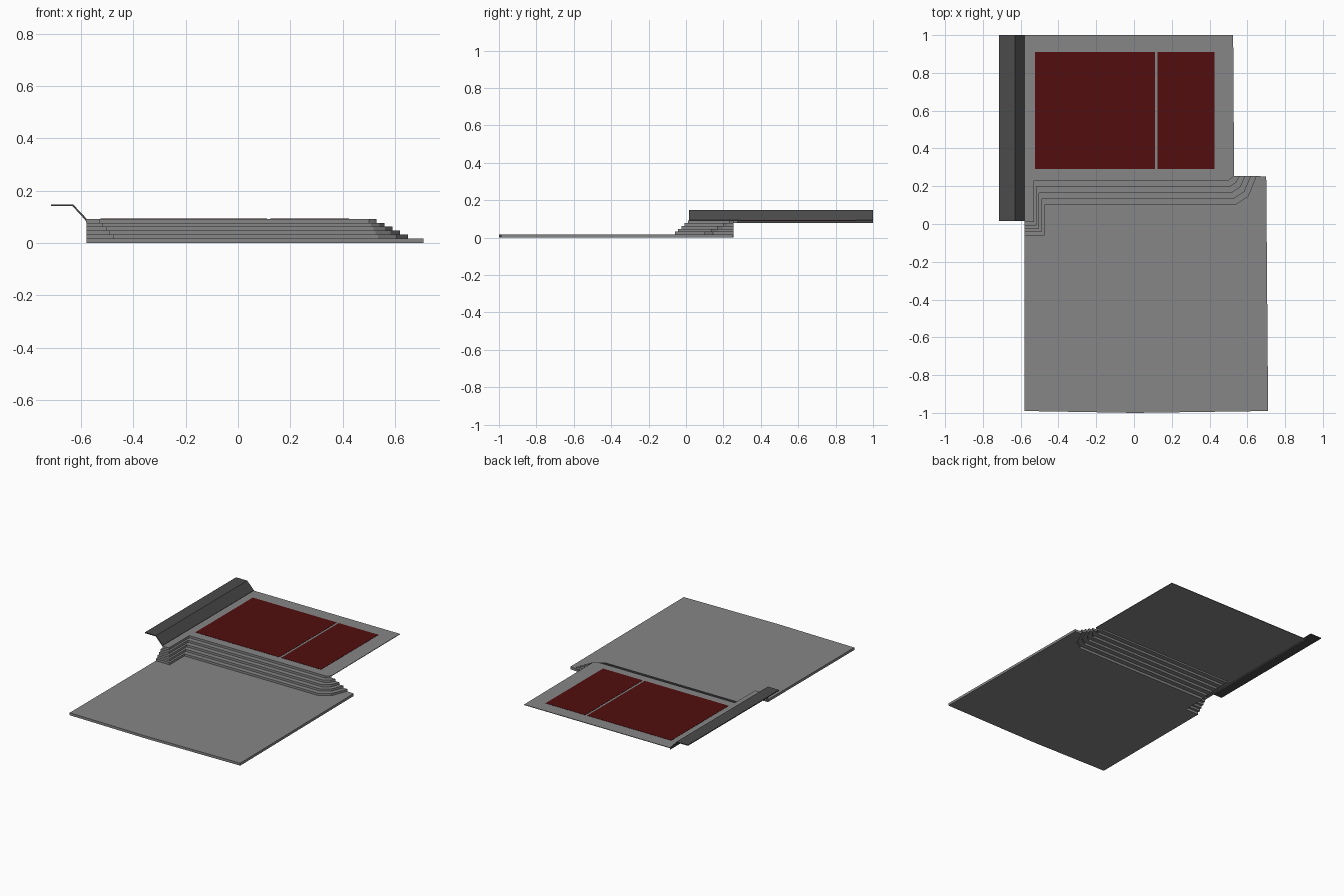
import bpy
import bmesh
from mathutils import Vector

if "Cube" in bpy.data.objects:
    bpy.data.objects.remove(bpy.data.objects["Cube"], do_unlink=True)


def make_material(name, rgb):
    mat = bpy.data.materials.new(name)
    mat.use_nodes = True
    color = (*rgb, 1)
    mat.diffuse_color = color
    mat.node_tree.nodes["Principled BSDF"].inputs["Base Color"].default_value = color
    return mat


concrete = make_material("concrete grey", (0.24, 0.24, 0.24))
dark = make_material("dark grey", (0.07, 0.07, 0.07))
red = make_material("dark red", (0.085, 0.004, 0.004))


def prism(name, points, push, mat):
    """Extrude a closed outline of 3D points along a vector."""
    bm = bmesh.new()
    face = bm.faces.new([bm.verts.new(p) for p in points])
    out = bmesh.ops.extrude_face_region(bm, geom=[face])
    moved = [v for v in out["geom"] if isinstance(v, bmesh.types.BMVert)]
    bmesh.ops.translate(bm, verts=moved, vec=Vector(push))
    bmesh.ops.recalc_face_normals(bm, faces=bm.faces)
    mesh = bpy.data.meshes.new(name)
    bm.to_mesh(mesh)
    bm.free()
    mesh.materials.append(mat)
    obj = bpy.data.objects.new(name, mesh)
    bpy.context.collection.objects.link(obj)
    return obj


def slab(name, outline, bottom, top, mat):
    return prism(name, [(x, y, bottom) for x, y in outline], (0, 0, top - bottom), mat)


LEFT = -0.58
BASE, RISE, STEPS = 0.017, 0.015, 5
TOP = BASE + RISE * STEPS


def nosing(level):
    """Front edge of a step, from the -x side round to the +x side."""
    t = level / (STEPS - 1)
    side, front, back = -0.475 - 0.055 * t, -0.06 + 0.07 * t, 0.10 + 0.13 * t
    return [(LEFT, front), (side, front), (side, back),
            (0.535 - 0.035 * t, back),
            (0.605 - 0.085 * t, 0.145 + 0.10 * t),
            (0.65 - 0.12 * t, 0.255)]


# Lower terrace, tucked slightly under the first step
slab("lower_terrace",
     [(LEFT, -0.99), (0, -1), (0.71, -0.99), (0.70, 0.25)] + nosing(0.2)[::-1],
     0, BASE, concrete)

# Stairs wrapping the upper terrace
for i in range(STEPS):
    bottom = BASE + RISE * i
    slab(f"step_{i + 1}", nosing(i) + nosing(i + 1.2)[::-1],
         bottom, bottom + RISE, concrete)

# Upper terrace sheet
slab("upper_terrace", nosing(STEPS - 1) + [(0.525, 1), (LEFT, 1)],
     TOP - 0.004, TOP, concrete)

# Two red court panels
for name, x0, x1 in (("large_panel", -0.525, 0.11), ("small_panel", 0.125, 0.425)):
    slab(name, [(x0, 0.29), (x1, 0.29), (x1, 0.91), (x0, 0.91)],
         TOP, TOP + 0.0015, red)

# Folded side flap
profile = [(-0.715, 0.147), (-0.63, 0.147), (LEFT, 0.094), (LEFT, 0.078),
           (-0.584, 0.088), (-0.633, 0.141), (-0.715, 0.141)]
prism("side_flap", [(x, 0.015, z) for x, z in profile], (0, 0.985, 0), dark)
